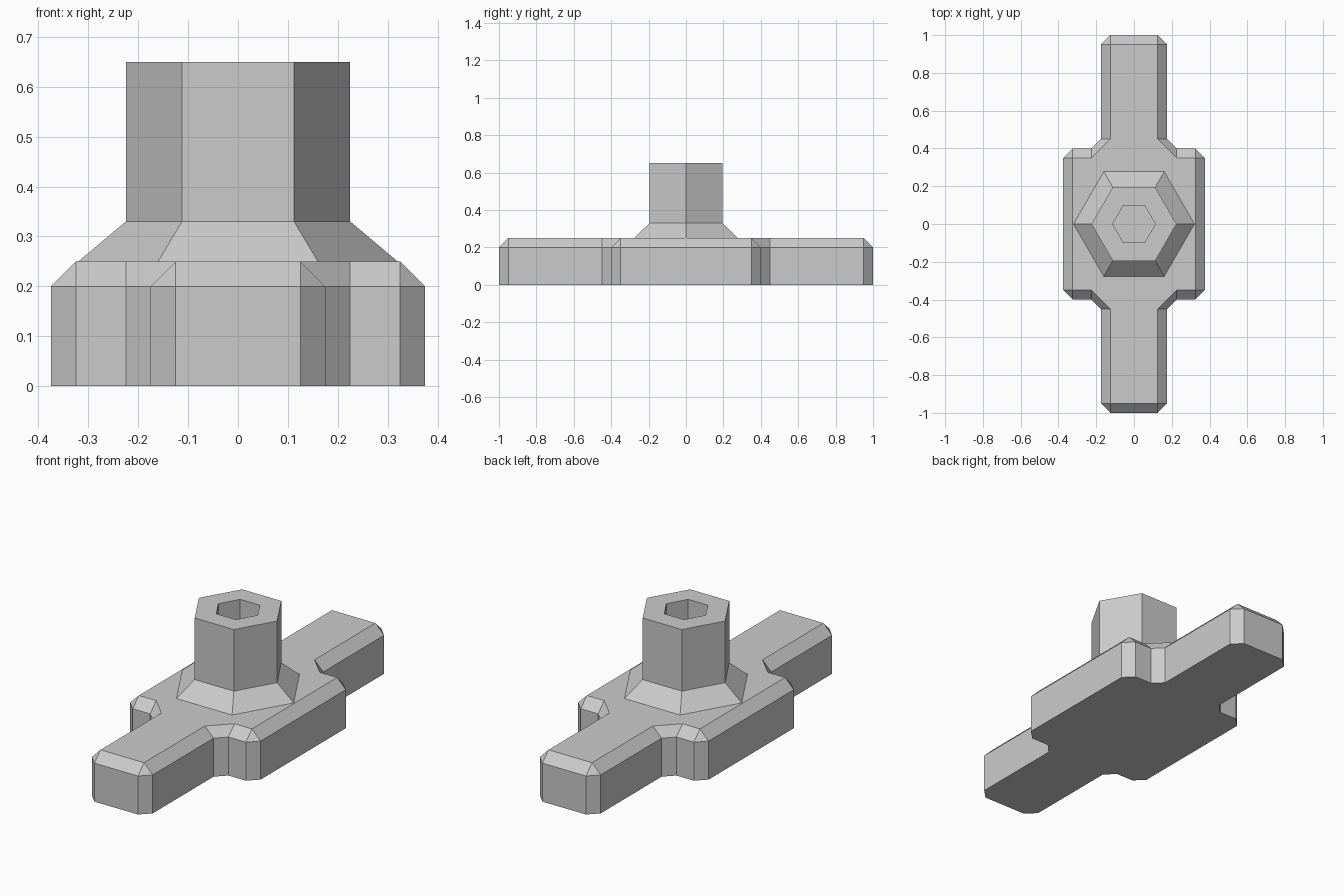
import bpy
import bmesh
from math import cos, sin, pi

if "Cube" in bpy.data.objects:
    bpy.data.objects.remove(bpy.data.objects["Cube"], do_unlink=True)

GREY = (0.6, 0.6, 0.6, 1)
metal = bpy.data.materials.new("light grey")
metal.use_nodes = True
metal.diffuse_color = GREY
metal.node_tree.nodes["Principled BSDF"].inputs["Base Color"].default_value = GREY


def mirrored(quarter):
    """Complete a closed outline from its +x -y quarter."""
    half = quarter + [(x, -y) for x, y in reversed(quarter)]
    return half + [(-x, y) for x, y in reversed(half)]


def hexagon(radius):
    return [(radius * cos(i * pi / 3), radius * sin(i * pi / 3)) for i in range(6)]


def loft(name, sections, cap_bottom=True):
    """Bridge a stack of (outline, height) sections and cap the ends."""
    bm = bmesh.new()
    rings = [[bm.verts.new((x, y, z)) for x, y in outline] for outline, z in sections]
    for low, high in zip(rings, rings[1:]):
        for i in range(len(low)):
            j = (i + 1) % len(low)
            bm.faces.new((low[i], low[j], high[j], high[i]))
    if cap_bottom:
        bm.faces.new(rings[0][::-1])
    bm.faces.new(rings[-1])
    # Chamfer corners share a point at the top, so weld them
    bmesh.ops.remove_doubles(bm, verts=bm.verts, dist=0.0001)
    mesh = bpy.data.meshes.new(name)
    bm.to_mesh(mesh)
    bm.free()
    mesh.materials.append(metal)
    obj = bpy.data.objects.new(name, mesh)
    bpy.context.collection.objects.link(obj)
    return obj


# Cross-shaped base with chamfered corners and a bevelled top rim
wall = mirrored([(0.125, -1), (0.175, -0.95), (0.175, -0.45),
                 (0.225, -0.4), (0.325, -0.4), (0.375, -0.35)])
rim = mirrored([(0.125, -0.95), (0.125, -0.95), (0.125, -0.45),
                (0.225, -0.35), (0.325, -0.35), (0.325, -0.35)])
loft("base_plate", [(wall, 0), (wall, 0.2), (rim, 0.25)])

# Flared hexagonal collar, post and recessed socket as one skin
loft("hex_post", [(hexagon(0.32), 0.25), (hexagon(0.225), 0.33),
                  (hexagon(0.225), 0.65), (hexagon(0.113), 0.65),
                  (hexagon(0.113), 0.33)], cap_bottom=False)
